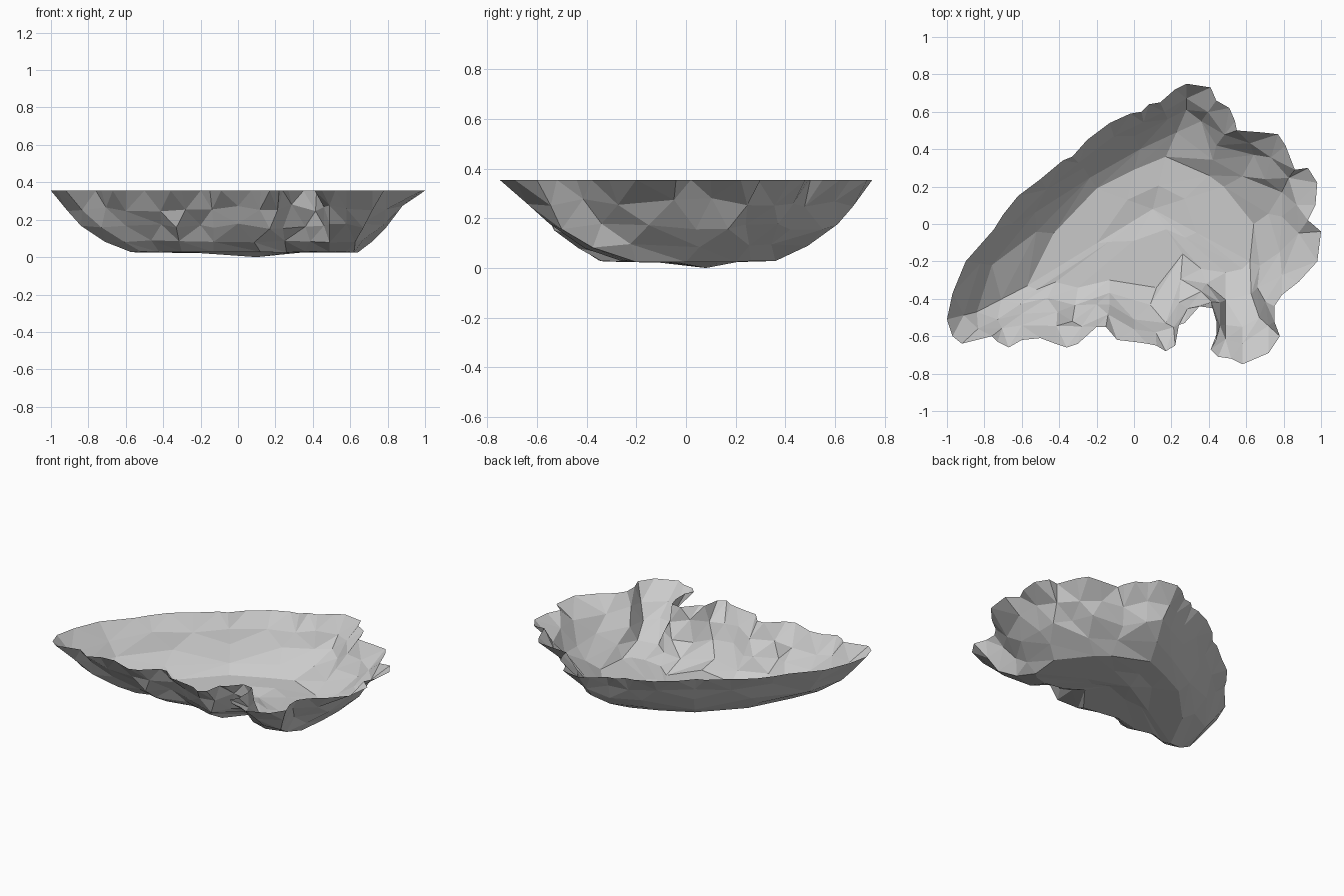
import bpy, random

if "Cube" in bpy.data.objects:
    bpy.data.objects.remove(bpy.data.objects["Cube"])

random.seed(11)
RIM_Z, CENTRE = 0.355, (0.10, 0.08, 0.0)

# Ragged level rim outline, clockwise from the left tip
RIM = [(-1, -.51), (-.97, -.37), (-.9, -.2), (-.75, -.03), (-.7, .05), (-.62, .15),
       (-.5, .24), (-.38, .34), (-.33, .36), (-.25, .45), (-.13, .54), (-.02, .59),
       (.04, .6), (.08, .64), (.14, .65), (.22, .72), (.28, .75), (.41, .73),
       (.44, .66), (.51, .62), (.54, .55), (.55, .5), (.68, .49), (.77, .48),
       (.81, .42), (.86, .29), (.93, .3), (.98, .22), (.97, .1), (.93, .02),
       (1, -.04), (.98, -.2), (.88, -.31), (.79, -.38), (.75, -.44), (.75, -.52),
       (.78, -.6), (.72, -.69), (.58, -.75), (.52, -.72), (.45, -.71), (.41, -.67),
       (.44, -.62), (.44, -.52), (.42, -.45), (.35, -.44), (.27, -.53), (.24, -.54),
       (.22, -.65), (.17, -.68), (.12, -.65), (.07, -.64), (0, -.63), (-.09, -.62),
       (-.15, -.55), (-.2, -.55), (-.3, -.64), (-.36, -.66), (-.42, -.64), (-.5, -.61),
       (-.6, -.62), (-.67, -.66), (-.73, -.63), (-.76, -.6), (-.92, -.64), (-.97, -.6)]
N = len(RIM)

# Mid-slope contour: (matching rim index, x, y)
MID = [(0, -.84, -.47), (2, -.76, -.22), (5, -.53, .06), (8, -.27, .3), (11, 0, .47),
       (14, .18, .56), (16, .28, .61), (18, .36, .55), (20, .44, .42), (23, .64, .37),
       (25, .7, .24), (27, .79, .17), (29, .79, .04), (31, .78, -.15), (33, .66, -.34),
       (36, .67, -.5), (38, .58, -.55), (41, .49, -.54), (43, .46, -.42),
       (45, .36, -.36), (47, .24, -.42), (49, .17, -.53), (52, 0, -.51),
       (54, -.13, -.43), (55, -.2, -.43), (57, -.33, -.52), (58, -.41, -.47),
       (60, -.6, -.48), (63, -.73, -.51)]

# Edge of the shallow floor
FLOOR = [(0, -.57, -.33), (4, -.43, -.05), (8, -.2, .19), (12, 0, .29), (16, .17, .36),
         (20, .4, .26), (24, .48, .2), (28, .64, 0), (32, .62, -.2), (36, .58, -.24),
         (41, .49, -.26), (44, .36, -.24), (47, .26, -.16), (51, .12, -.34),
         (54, -.13, -.3), (57, -.3, -.34), (59, -.42, -.31), (62, -.52, -.35)]


def sample(ring, t):
    """Point on a contour at fractional rim index t."""
    pts = ring + [(N,) + ring[0][1:]]
    for a, b in zip(pts, pts[1:]):
        if a[0] <= t <= b[0]:
            f = (t - a[0]) / (b[0] - a[0])
            return a[1] + (b[1] - a[1]) * f, a[2] + (b[2] - a[2]) * f


def blend(ring, target, f):
    """Contour moved a fraction f of the way to a second contour."""
    out = []
    for t, x, y in ring:
        tx, ty = sample(target, t)
        out.append((t, x + (tx - x) * f, y + (ty - y) * f))
    return out


verts, faces = [], []


def add_ring(ring, z, jitter):
    """Store a contour's vertices; return [(rim index, vertex index)]."""
    out = []
    for t, x, y in ring:
        out.append((t, len(verts)))
        verts.append((x, y, z + random.uniform(-jitter, jitter)))
    return out


def stitch(outer, inner):
    """Triangulated strip between contours of different counts."""
    o = outer + [(N, outer[0][1])]
    n = inner + [(N, inner[0][1])]
    i = j = 0
    while i < len(o) - 1 or j < len(n) - 1:
        step_outer = j == len(n) - 1 or (
            i < len(o) - 1 and o[i][0] + o[i + 1][0] <= n[j][0] + n[j + 1][0])
        if step_outer:
            faces.append((o[i][1], n[j][1], o[i + 1][1]))
            i += 1
        else:
            faces.append((o[i][1], n[j][1], n[j + 1][1]))
            j += 1


# Contours in between: below the rim, low on the slope, and inside the floor
rim = [(i, x, y) for i, (x, y) in enumerate(RIM)]
upper = blend(rim[::2], MID, .56)
low = blend(FLOOR, MID, .52)
dip = blend(FLOOR[::2], [(0,) + CENTRE[:2]], .55)

# Walls and floor
rings = [add_ring(rim, RIM_Z, 0), add_ring(upper, .262, .02), add_ring(MID, .165, .015),
         add_ring(low, .088, .01), add_ring(FLOOR, .027, .003), add_ring(dip, .023, .002)]
for outer, inner in zip(rings, rings[1:]):
    stitch(outer, inner)

# Floor fan to the lowest point
verts.append(CENTRE)
floor = rings[-1]
for k, (_, v) in enumerate(floor):
    faces.append((v, len(verts) - 1, floor[(k + 1) % len(floor)][1]))

# Open faceted basin, normals facing up into the bowl
mesh = bpy.data.meshes.new("rocky_basin")
mesh.from_pydata(verts, [], faces)
mesh.update()
if sum(p.normal.z * p.area for p in mesh.polygons) < 0:
    mesh.flip_normals()
basin = bpy.data.objects.new("rocky_basin", mesh)
bpy.context.collection.objects.link(basin)
